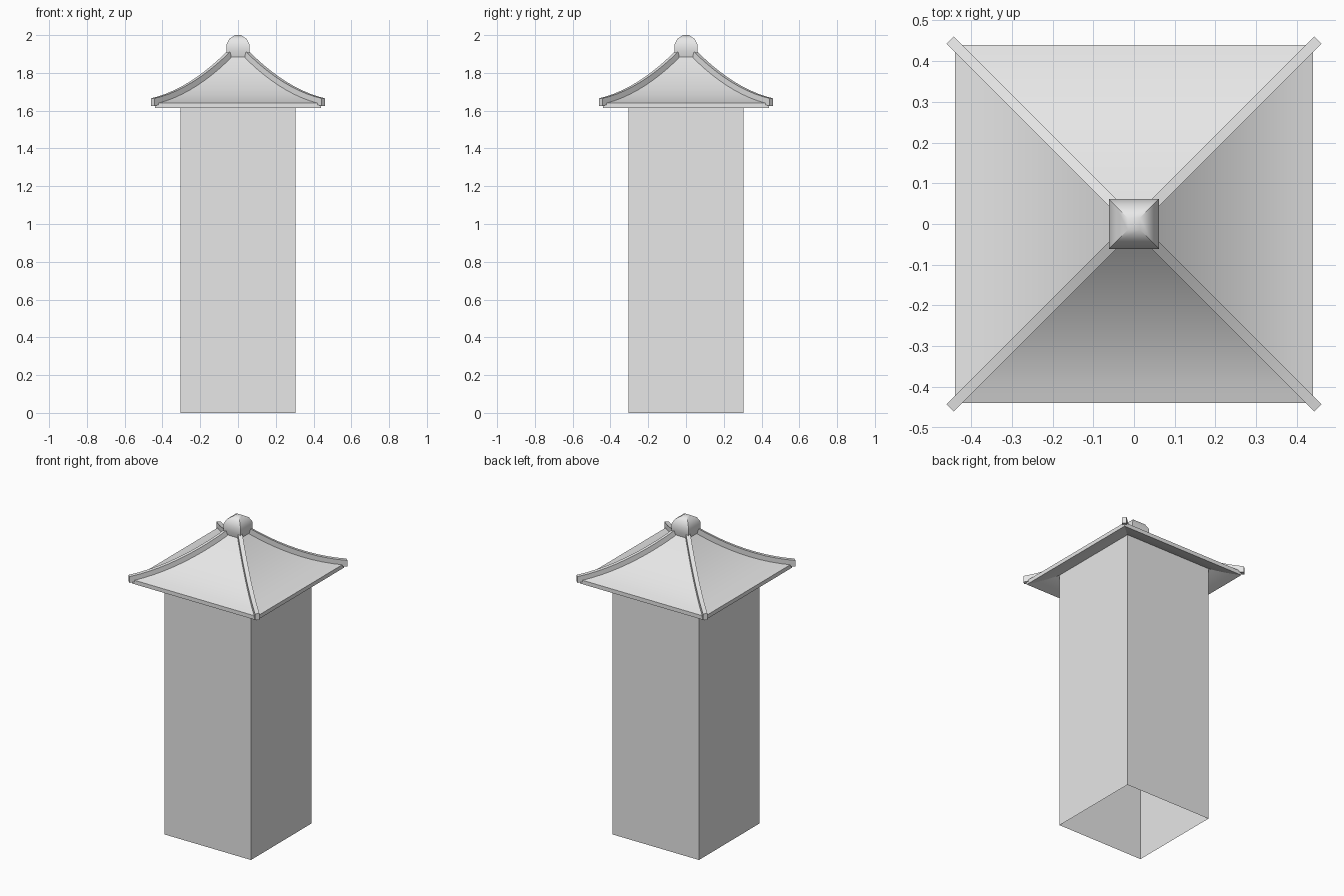
import bpy, bmesh, math
from mathutils import Vector

cube = bpy.data.objects.get("Cube")
if cube:
    bpy.data.objects.remove(cube)

grey = bpy.data.materials.new("plain grey")
grey.use_nodes = True
grey.diffuse_color = (0.8, 0.8, 0.8, 1)
grey.node_tree.nodes["Principled BSDF"].inputs["Base Color"].default_value = (0.8, 0.8, 0.8, 1)

EAVE, RIM_Z, THICK = 0.44, 1.64, 0.025
STEPS = 10


def roof_z(half):
    """Height of the concave roof surface at a given half width."""
    s = EAVE - half
    return RIM_Z + 0.2575 * s + 0.95 * s * s


def finish(name, bm, smooth_angle=None):
    bmesh.ops.recalc_face_normals(bm, faces=bm.faces)
    mesh = bpy.data.meshes.new(name)
    bm.to_mesh(mesh)
    bm.free()
    obj = bpy.data.objects.new(name, mesh)
    bpy.context.collection.objects.link(obj)
    mesh.materials.append(grey)
    if smooth_angle:
        bpy.ops.object.select_all(action='DESELECT')
        obj.select_set(True)
        bpy.context.view_layer.objects.active = obj
        bpy.ops.object.shade_smooth_by_angle(angle=math.radians(smooth_angle))
    return obj


def loft(rings, cap_start=True, cap_end=True):
    """Bridge a series of four-point rings into a skin."""
    bm = bmesh.new()
    loops = [[bm.verts.new(p) for p in ring] for ring in rings]
    for a, b in zip(loops, loops[1:]):
        for i in range(4):
            j = (i + 1) % 4
            bm.faces.new((a[i], a[j], b[j], b[i]))
    if cap_start:
        bm.faces.new(loops[0][::-1])
    if cap_end:
        bm.faces.new(loops[-1])
    return bm


def square(half, z):
    return [(-half, -half, z), (half, -half, z), (half, half, z), (-half, half, z)]


# Tower body: four walls, open underneath, tucked into the roof
finish("tower_body", loft([square(0.305, 0), square(0.305, 1.68)], False, False))

# Roof: thin curved pyramid with a hollow underside
halves = [EAVE + (0.03 - EAVE) * i / STEPS for i in range(STEPS + 1)]
under = [square(h, roof_z(h) - THICK) for h in reversed(halves)]
over = [square(h, roof_z(h)) for h in halves]
finish("roof", loft(under + over), 12)

# Hip ridges: square bars following the roof along each diagonal
for name, sx, sy in (("front_left", 1, -1), ("front_right", -1, -1),
                     ("back_left", 1, 1), ("back_right", -1, 1)):
    side = Vector((-sy, sx, 0)).normalized() * 0.013
    rings = []
    for i in range(STEPS + 1):
        d = 0.452 + (0.045 - 0.452) * i / STEPS
        low = Vector((sx * d, sy * d, roof_z(d) - 0.012))
        high = low + Vector((0, 0, 0.04))
        rings.append([low - side, low + side, high + side, high - side])
    finish("ridge_" + name, loft(rings), 12)

# Finial: rounded square knob at the peak
knob = [(0.054, 1.885), (0.061, 1.915), (0.061, 1.95), (0.045, 1.981), (0.015, 2.0)]
finish("finial", loft([square(h, z) for h, z in knob]), 42)
